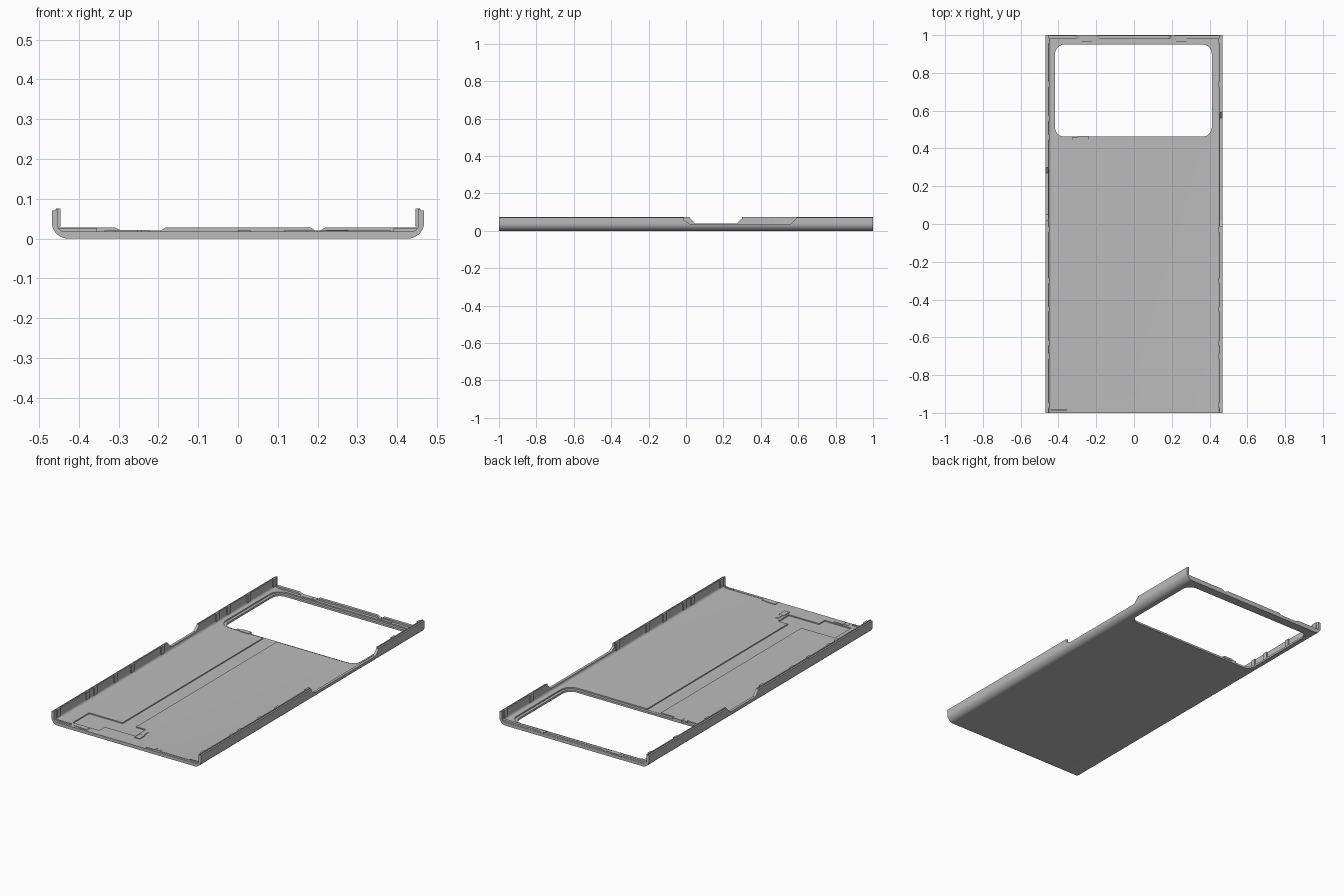
import bpy, bmesh, math
from mathutils import Vector

cube = bpy.data.objects.get("Cube")
if cube:
    bpy.data.objects.remove(cube)

grey = bpy.data.materials.new("mid grey")
grey.use_nodes = True
grey.diffuse_color = (0.5, 0.5, 0.5, 1)
grey.node_tree.nodes["Principled BSDF"].inputs["Base Color"].default_value = (0.5, 0.5, 0.5, 1)

AXES = {"x": (1, 2, 0), "y": (0, 2, 1), "z": (0, 1, 2)}


def prism(name, points, axis, start, end):
    """Extrude a flat outline along an axis from start to end."""
    bm = bmesh.new()
    a, b, c = AXES[axis]
    verts = []
    for p in points:
        co = Vector()
        co[a], co[b], co[c] = p[0], p[1], start
        verts.append(bm.verts.new(co))
    face = bm.faces.new(verts)
    out = bmesh.ops.extrude_face_region(bm, geom=[face])
    shift = Vector()
    shift[c] = end - start
    bmesh.ops.translate(bm, verts=[v for v in out["geom"] if isinstance(v, bmesh.types.BMVert)], vec=shift)
    bmesh.ops.recalc_face_normals(bm, faces=bm.faces)
    mesh = bpy.data.meshes.new(name)
    bm.to_mesh(mesh)
    bm.free()
    mesh.materials.append(grey)
    obj = bpy.data.objects.new(name, mesh)
    bpy.context.collection.objects.link(obj)
    return obj


def box(name, x0, x1, y0, y1, z0, z1):
    return prism(name, [(x0, y0), (x1, y0), (x1, y1), (x0, y1)], "z", z0, z1)


def arc(cx, cy, r, a0, a1, n=8):
    angles = [math.radians(a0 + (a1 - a0) * i / n) for i in range(n + 1)]
    return [(cx + r * math.cos(a), cy + r * math.sin(a)) for a in angles]


def rounded(x0, x1, y0, y1, r):
    return (arc(x1 - r, y1 - r, r, 0, 90) + arc(x0 + r, y1 - r, r, 90, 180)
            + arc(x0 + r, y0 + r, r, 180, 270) + arc(x1 - r, y0 + r, r, 270, 360))


def cut(target, cutter):
    cutter.hide_render = True
    mod = target.modifiers.new("cut", "BOOLEAN")
    mod.operation, mod.solver, mod.object = "DIFFERENCE", "EXACT", cutter
    bpy.context.view_layer.objects.active = target
    bpy.ops.object.modifier_apply(modifier=mod.name)
    bpy.data.objects.remove(cutter)


FLOOR = 0.018
W = 0.468

# Shell: one U-shaped section with rounded lower edges and a thin top lip
half = arc(W - 0.04, 0.04, 0.04, -90, 0, 10)
half += [(W, 0.07), (0.459, 0.07), (0.459, 0.074), (0.453, 0.074)]
half += arc(0.438, 0.033, 0.015, 0, -90, 5)
shell = prism("back_shell", half + [(-x, z) for x, z in reversed(half)], "y", -1, 1)

# Dips in the two side walls
cut(shell, prism("left_dip", [(-0.01, 0.09), (-0.01, 0.055), (0.02, 0.037), (0.56, 0.037),
                              (0.59, 0.066), (0.59, 0.09)], "x", 0.42, 0.5))
cut(shell, prism("right_dip", [(0.01, 0.09), (0.02, 0.07), (0.05, 0.039), (0.27, 0.039),
                               (0.3, 0.066), (0.3, 0.09)], "x", -0.5, -0.42))

# Window with a stepped border
cut(shell, prism("window_step", rounded(-0.433, 0.427, 0.447, 0.965, 0.065), "z", 0.011, 0.04))
cut(shell, prism("window", rounded(-0.418, 0.412, 0.462, 0.95, 0.05), "z", -0.1, 0.1))

# Long channel joined to the stepped pocket at the front
cut(shell, prism("channel", [(-0.155, 0.46), (-0.155, -0.81), (-0.365, -0.81), (-0.365, -0.955),
                             (-0.2, -0.955), (-0.2, -0.905), (-0.01, -0.905), (-0.01, -0.81),
                             (-0.07, -0.81), (-0.07, 0.46)], "z", 0.012, 0.04))

# Back edge strip, broken by two sloped gaps
TOP = 0.028
for name, x0, x1, s0, s1 in (("right", -0.452, -0.31, 0, 0.025),
                             ("middle", -0.2, 0.2, -0.018, -0.018),
                             ("left", 0.22, 0.452, 0.02, 0)):
    if name == "middle":
        pts = [(x0, FLOOR - 0.002), (x0 + 0.018, TOP), (x1 - 0.018, TOP), (x1, FLOOR - 0.002)]
    else:
        pts = [(x0 - s0, FLOOR - 0.002), (x0, TOP), (x1, TOP), (x1 + s1, FLOOR - 0.002)]
    prism("back_strip_" + name, pts, "y", 0.982, 0.998)

# Low front strips
box("front_strip_right", -0.452, -0.355, -0.988, -0.982, 0.016, 0.026)
box("front_strip_left", 0.2, 0.385, -0.988, -0.982, 0.016, 0.02)
box("front_strip_corner", 0.39, 0.452, -0.988, -0.982, 0.016, 0.025)

# Small two-step catches on the floor edges
for i, (x, y, d) in enumerate(((-0.28, -0.976, 1), (0.145, -0.976, -1), (-0.25, 0.98, -1),
                               (0.25, 0.98, 1), (-0.27, 0.453, 1))):
    box(f"catch_wide_{i}", x - 0.028, x + 0.028, y - 0.013, y + 0.013, 0.009, 0.021)
    tail = sorted((x - d * 0.028, x - d * 0.056))
    box(f"catch_tail_{i}", *tail, y - 0.008, y + 0.008, 0.009, 0.02)
box("pocket_catch_wide", 0, 0.032, -0.925, -0.875, 0.016, 0.022)
box("pocket_catch_tail", 0.008, 0.024, -0.875, -0.835, 0.016, 0.021)

# Snap ribs along the inside of both walls
for side, name in ((1, "left"), (-1, "right")):
    for i, y in enumerate((-0.96, -0.7, -0.63, -0.45, -0.3, -0.03, 0.74, 0.97)):
        x0, x1 = sorted((side * 0.447, side * 0.458))
        box(f"{name}_rib_{i}", x0, x1, y - 0.014, y + 0.014, 0.03, 0.075)
for y in (0.46, 0.56):
    box("right_rib_back", -0.458, -0.447, y - 0.014, y + 0.014, 0.03, 0.075)

# Shading with crisp edges
bpy.ops.object.select_all(action="DESELECT")
shell.select_set(True)
bpy.context.view_layer.objects.active = shell
bpy.ops.object.shade_smooth_by_angle(angle=math.radians(30))
